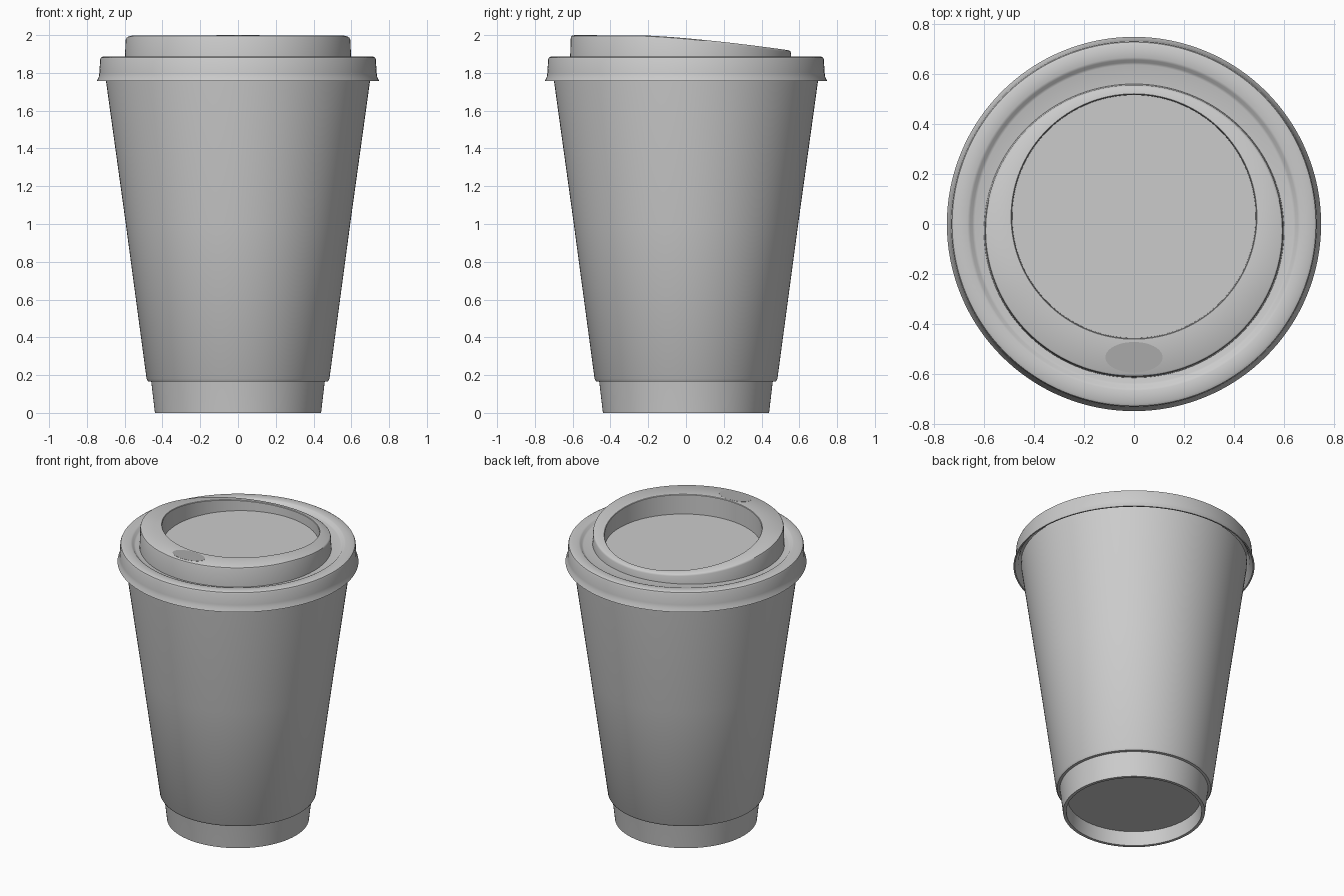
import bpy, bmesh, math

if "Cube" in bpy.data.objects:
    bpy.data.objects.remove(bpy.data.objects["Cube"])

SEG = 128


def material(name, v):
    m = bpy.data.materials.new(name)
    m.diffuse_color = (v, v, v, 1)
    m.use_nodes = True
    m.node_tree.nodes["Principled BSDF"].inputs["Base Color"].default_value = m.diffuse_color
    return m


GREY = material("light grey", 0.6)
DARK = material("dark grey", 0.4)


def loft(name, rings, mat, cap_start=False, cap_end=False):
    """Skin a list of rings, each a function angle -> (x, y, z)."""
    bm = bmesh.new()
    loops = [[bm.verts.new(f(2 * math.pi * i / SEG)) for i in range(SEG)] for f in rings]
    for a, b in zip(loops, loops[1:]):
        for i in range(SEG):
            j = (i + 1) % SEG
            bm.faces.new((a[i], a[j], b[j], b[i]))
    if cap_start:
        bm.faces.new(loops[0][::-1])
    if cap_end:
        bm.faces.new(loops[-1])
    me = bpy.data.meshes.new(name)
    bm.to_mesh(me)
    bm.free()
    me.materials.append(mat)
    ob = bpy.data.objects.new(name, me)
    bpy.context.collection.objects.link(ob)
    bpy.ops.object.select_all(action='DESELECT')
    ob.select_set(True)
    bpy.context.view_layer.objects.active = ob
    bpy.ops.object.shade_smooth_by_angle(angle=math.radians(35))
    return ob


def circle(r, z):
    return lambda a: (r * math.cos(a), r * math.sin(a), z)


def lathe(name, profile, mat, **caps):
    return loft(name, [circle(r, z) for r, z in profile], mat, **caps)


# Cup body with recessed base
lathe("cup_body", [(0.412, 0.095), (0.42, 0.0), (0.44, 0.0), (0.46, 0.17),
                   (0.685, 1.76), (0.69, 1.80)], GREY, cap_start=True)

# Sleeve around the cup
lathe("sleeve", [(0.458, 0.165), (0.476, 0.167), (0.484, 0.18),
                 (0.594, 1.0), (0.698, 1.75), (0.70, 1.79), (0.685, 1.80)], GREY)

# Lid: flared skirt, rolled edge, groove and floor
lathe("lid_base", [(0.70, 1.86), (0.715, 1.79), (0.738, 1.757), (0.747, 1.757),
                   (0.737, 1.78), (0.734, 1.80), (0.73, 1.872), (0.726, 1.881),
                   (0.716, 1.886), (0.665, 1.886), (0.655, 1.882), (0.645, 1.870),
                   (0.635, 1.866), (0.50, 1.866)], GREY, cap_end=True)


# Raised drinking ring, thin and low at the back, wide and tall at the front
def outer_r(a):
    return 0.5825 - 0.0275 * math.sin(a) + 0.012 * math.cos(a) ** 2


def inner_r(a):
    return 0.487 + 0.03 * math.sin(a)


def top_z(y):
    t = max(0.0, (y + 0.25) / 0.8)
    return 1.999 - 0.08 * t ** 1.4


def ring(radius, offset, drop=None, z=None):
    def f(a):
        r = radius(a) + offset
        x, y = r * math.cos(a), r * math.sin(a)
        return (x, y, z if z is not None else top_z(y) - drop)
    return f


loft("drinking_ring", [ring(outer_r, 0.004, z=1.866), ring(outer_r, 0, drop=0.012),
                       ring(outer_r, -0.003, drop=0.004), ring(outer_r, -0.009, drop=0),
                       ring(inner_r, 0.003, drop=0), ring(inner_r, 0, drop=0.003),
                       ring(inner_r, -0.002, z=1.866)], GREY)


# Sip opening, a thin dark plate
def ellipse(z):
    return lambda a: (0.114 * math.cos(a), -0.532 + 0.061 * math.sin(a), z)


loft("sip_opening", [ellipse(1.997), ellipse(2.0)], DARK, cap_start=True, cap_end=True)
